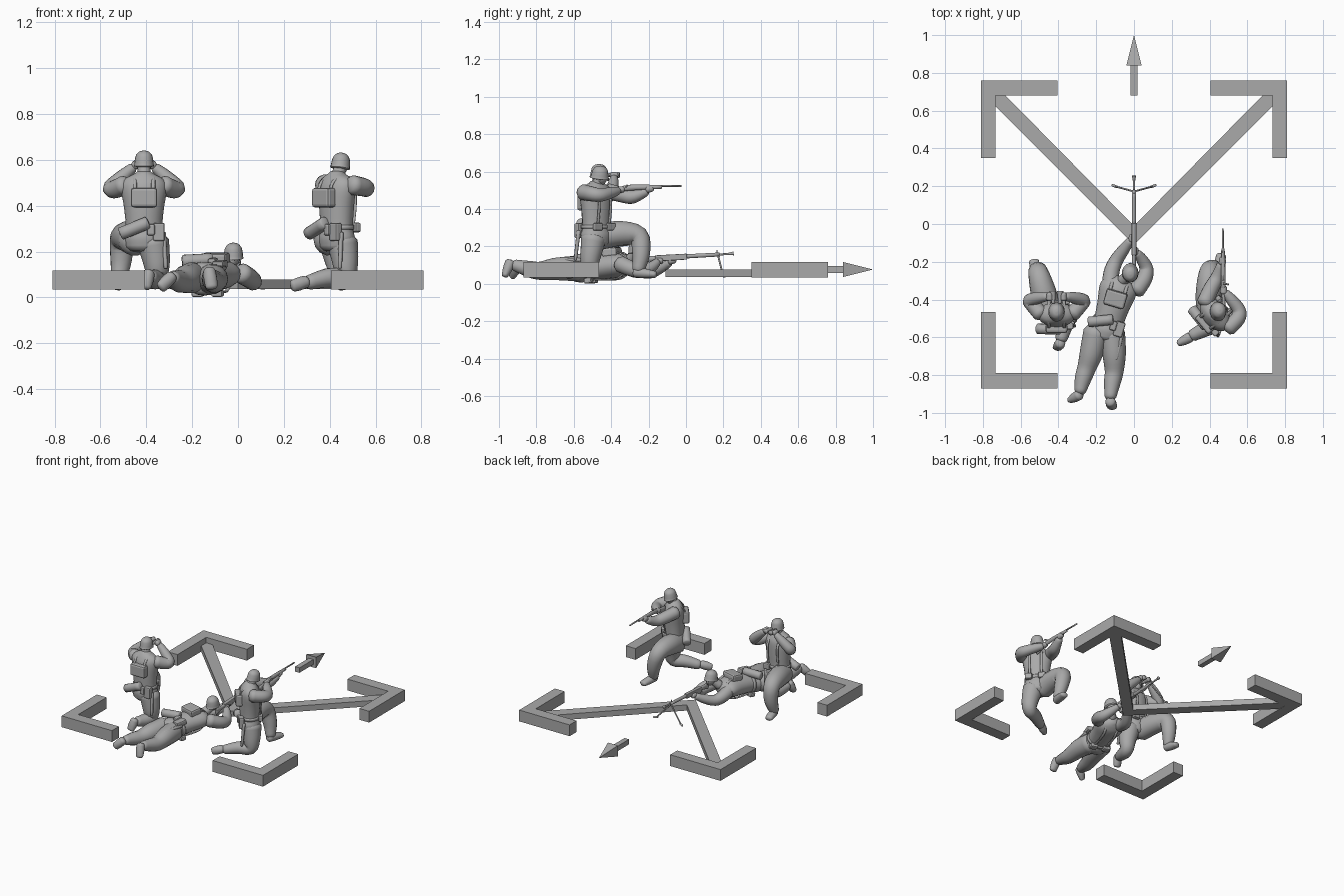
import bpy, bmesh, math
from mathutils import Vector, Matrix

if "Cube" in bpy.data.objects:
    bpy.data.objects.remove(bpy.data.objects["Cube"])

grey = bpy.data.materials.new("plain grey")
grey.diffuse_color = (0.4, 0.4, 0.4, 1)
grey.use_nodes = True
grey.node_tree.nodes["Principled BSDF"].inputs["Base Color"].default_value = grey.diffuse_color

def finish(name, bm, smooth):
    bmesh.ops.recalc_face_normals(bm, faces=bm.faces[:])
    me = bpy.data.meshes.new(name)
    for f in bm.faces:
        f.smooth = smooth
    bm.to_mesh(me)
    bm.free()
    me.materials.append(grey)
    ob = bpy.data.objects.new(name, me)
    bpy.context.collection.objects.link(ob)
    return ob

def prism(name, outline, z0, z1):
    bm = bmesh.new()
    face = bm.faces.new([bm.verts.new((x, y, z0)) for x, y in outline])
    new = bmesh.ops.extrude_face_region(bm, geom=[face])["geom"]
    for v in new:
        if isinstance(v, bmesh.types.BMVert):
            v.co.z = z1
    return finish(name, bm, False)

def loft(name, pts, side=(1, 0, 0), steps=4, n=14, cap=0.6):
    """Tube of elliptical rings through points (x, y, z, radius[, second radius])."""
    P = [Vector(tuple(p) + ((p[3],) if len(p) == 4 else ())) for p in pts]
    R = []
    for i in range(len(P) - 1):
        a, b, c, d = P[max(i - 1, 0)], P[i], P[i + 1], P[min(i + 2, len(P) - 1)]
        for k in range(steps):
            t = k / steps
            R.append(0.5 * (2 * b + (c - a) * t + (2 * a - 5 * b + 4 * c - d) * t * t
                            + (3 * b - a - 3 * c + d) * t ** 3) if steps > 1 else b)
    R.append(P[-1])
    C = [Vector(r[:3]) for r in R]
    s = Vector(side)
    rings = []
    for i, r in enumerate(R):
        t = (C[min(i + 1, len(C) - 1)] - C[max(i - 1, 0)]).normalized()
        s = s - t * s.dot(t)
        if s.length < 0.1:
            s = t.orthogonal()
        s.normalize()
        rings.append((C[i], s.copy(), t.cross(s), r[3], r[4], t))
    for end, sign in ((0, -1), (-1, 1)):          # rounded ends
        c, s0, u, a, b, t = rings[end]
        if cap:
            extra = (c + t * sign * min(a, b) * cap * 0.65, s0, u, a * 0.74, b * 0.74, t)
            rings.insert(0, extra) if sign < 0 else rings.append(extra)
    bm = bmesh.new()
    V = [[bm.verts.new(c + s0 * a * math.cos(2 * math.pi * k / n) + u * b * math.sin(2 * math.pi * k / n))
          for k in range(n)] for c, s0, u, a, b, t in rings]
    for A, B in zip(V, V[1:]):
        for k in range(n):
            bm.faces.new((A[k], A[(k + 1) % n], B[(k + 1) % n], B[k]))
    for ring, end, sign in ((V[0], rings[0], -1), (V[-1], rings[-1], 1)):
        tip = bm.verts.new(end[0] + end[5] * sign * min(end[3], end[4]) * cap * 0.4)
        for k in range(n):
            bm.faces.new((ring[k], ring[(k + 1) % n], tip))
    return finish(name, bm, True)

def box(name, M, loc, size, bevel=0.008):
    bm = bmesh.new()
    bmesh.ops.create_cube(bm, size=1)
    for v in bm.verts:
        v.co = M @ (Vector(loc) + Vector(a * b for a, b in zip(v.co, size)))
    ob = finish(name, bm, False)
    if bevel:
        m = ob.modifiers.new("soft edges", 'BEVEL')
        m.width, m.segments = bevel, 2
    return ob

def frame(origin, f, u):
    """Local axes: x = right side, y = chest direction, z = along the spine."""
    u = Vector(u).normalized()
    f = Vector(f)
    f = (f - u * f.dot(u)).normalized()
    s = f.cross(u)
    return Matrix((s, f, u)).transposed().to_4x4(), Vector(origin), s

def body(n, origin, f, u):
    rot, o, s = frame(origin, f, u)
    M = Matrix.Translation(o) @ rot
    at = lambda x, y, z, *r: tuple(M @ Vector((x, y, z))) + r
    loft(n + "_tunic", [at(0, 0, z, a, b) for z, a, b in (
        (0.01, .083, .068), (.05, .09, .074), (.095, .08, .066), (.18, .087, .068),
        (.265, .1, .066), (.305, .085, .052), (.33, .04, .036))], side=s, n=20, cap=0.4)
    loft(n + "_belt", [at(0, 0, z, .086, .072) for z in (.085, .105)], side=s, steps=1, n=20, cap=0)
    box(n + "_backpack", M, (0, -.072, .225), (.115, .05, .085), .012)
    loft(n + "_canister", [at(-.1, -.075, .068, .028), at(.015, -.078, .115, .028)], cap=0.25)
    box(n + "_side_bag", M, (.065, -.06, .075), (.05, .035, .08))
    box(n + "_flask", M, (.03, -.072, .085), (.035, .03, .05))
    loft(n + "_sheath", [at(.085, -.045, .07, .011), at(.095, -.06, -.08, .009)], n=8)
    for k in (-1, 1):
        box(n + "_ammo_pouch", M, (k * .045, .068, .095), (.05, .03, .042))
        loft(n + "_strap", [at(k * .04, y, z, .009, .005) for y, z in (
            (.062, .11), (.073, .2), (.064, .27), (0, .325), (-.062, .28), (-.07, .2))], side=s, n=8)

def head(n, c, up, neck):
    c, up = Vector(c), Vector(up).normalized()
    at = lambda h, fwd, *r: tuple(c + up * h + Vector((0, fwd, 0))) + r
    loft(n + "_neck", [tuple(neck) + (.032,), at(-.02, -.005, .026)])
    loft(n + "_head", [at(-.045, .012, .018, .022), at(-.025, .008, .03, .035), at(.015, 0, .034, .038)])
    loft(n + "_helmet", [at(-.02, 0, .044, .052), at(-.01, 0, .042, .048), at(.01, 0, .04, .044),
                         at(.03, 0, .034, .038), at(.044, 0, .02, .023), at(.048, 0, .006, .007)],
         n=18, cap=0.1)
    loft(n + "_nose", [at(-.02, .042, .006), at(-.03, .047, .007)], n=8)

def boot(n, heel, toe, side=(1, 0, 0)):
    h, t = Vector(heel), Vector(toe)
    loft(n, [(*h, .027, .028), (*h.lerp(t, .5), .029, .026), (*t, .026, .018)], side=side)

def hand(n, p):
    x, y, z = p
    loft(n, [(x, y - .012, z, .02), (x, y + .014, z + .004, .017)], n=10)

# ---- ground markers: corner brackets, V bars, direction arrow
for sx in (-1, 1):
    for nm, y0, y1, d in (("front", -.87, -.465, 1), ("rear", .76, .35, -1)):
        prism(nm + "_corner_bracket", [(sx * x, y) for x, y in (
            (.81, y0), (.81, y1), (.732, y1), (.732, y0 + d * .08), (.405, y0 + d * .08), (.405, y0))], .035, .117)
prism("v_bars", [(0, -.11), (.735, .625), (.735, .685), (.685, .685), (0, -.01),
                 (-.685, .685), (-.735, .685), (-.735, .625)], .036, .077)
I = Matrix.Identity(4)
box("arrow_shaft", I, (0, .76, .077), (.036, .16, .036), 0)
bm = bmesh.new()
base = [bm.verts.new((x * .04, .84, .077 + z * .04)) for x, z in ((-1, -1), (1, -1), (1, 1), (-1, 1))]
tip = bm.verts.new((0, 1.0, .077))
bm.faces.new(base)
for k in range(4):
    bm.faces.new((base[k], base[(k + 1) % 4], tip))
finish("arrow_head", bm, False)

# ---- kneeling observer with field glasses
n = "observer"
body(n, (-.41, -.48, .21), (0, 1, 0), (0, 0, 1))
head(n, (-.41, -.465, .592), (0, 0, 1), (-.41, -.475, .53))
for k in (-1, 1):
    X = lambda d: -.41 + k * d
    loft(n + "_arm", [(X(.085), -.475, .49, .042), (X(.125), -.43, .472, .04), (X(.142), -.405, .48, .036),
                      (X(.09), -.39, .53, .03), (X(.05), -.385, .565, .022)])
    hand(n + "_hand", (X(.036), -.385, .578))
    loft(n + "_field_glass", [(X(.018), -.42, .582, .01), (X(.018), -.39, .582, .012),
                              (X(.02), -.355, .582, .017)], n=10, cap=0)
loft(n + "_raised_leg", [(-.45, -.47, .25, .07), (-.48, -.36, .265, .068), (-.505, -.265, .25, .055),
                         (-.51, -.25, .16, .047), (-.52, -.27, .075, .033)])
boot(n + "_front_boot", (-.515, -.28, .062), (-.53, -.195, .05))
loft(n + "_kneeling_leg", [(-.37, -.485, .24, .07), (-.355, -.49, .15, .058), (-.355, -.495, .085, .045),
                           (-.37, -.55, .08, .042), (-.385, -.61, .09, .032)])
boot(n + "_rear_boot", (-.39, -.63, .105), (-.405, -.655, .045))

# ---- kneeling rifleman, body turned to the right
n = "rifleman"
body(n, (.43, -.48, .21), (.77, .64, 0), (0, 0, 1))
head(n, (.448, -.46, .583), (.12, .12, 1), (.435, -.475, .53))
loft(n + "_left_arm", [(.375, -.415, .495, .043), (.41, -.34, .475, .041), (.44, -.285, .465, .036),
                       (.462, -.215, .492, .024)])
loft(n + "_right_arm", [(.5, -.55, .49, .043), (.55, -.5, .48, .04), (.555, -.455, .475, .036),
                        (.515, -.4, .488, .03), (.485, -.365, .497, .022)])
hand(n + "_left_hand", (.468, -.195, .505))
hand(n + "_right_hand", (.475, -.35, .502))
loft("rifle_stock", [(.475, -.43, .487, .01, .024), (.474, -.36, .502, .01, .015), (.473, -.3, .514, .012, .016),
                     (.471, -.13, .518, .009, .01)], n=10, cap=.2)
loft("rifle_barrel", [(.473, -.3, .525, .006), (.47, -.025, .523, .005)], n=8, cap=0)
loft("rifle_bolt", [(.473, -.315, .527, .005), (.5, -.32, .52, .005)], n=8)
loft(n + "_raised_leg", [(.40, -.46, .25, .07), (.395, -.36, .27, .068), (.40, -.255, .255, .055),
                         (.425, -.24, .16, .047), (.44, -.255, .075, .033)])
boot(n + "_front_boot", (.44, -.27, .062), (.462, -.165, .05))
loft(n + "_kneeling_leg", [(.455, -.495, .24, .068), (.468, -.51, .15, .056), (.46, -.52, .09, .046),
                           (.39, -.55, .085, .042), (.31, -.59, .065, .032)])
boot(n + "_rear_boot", (.295, -.6, .068), (.24, -.63, .05), (0, 0, 1))

# ---- prone gunner
n = "gunner"
body(n, (-.16, -.605, .077), (0, 0, -1), (.28, .955, .09))
head(n, (-.02, -.262, .19), (0, -.15, 1), (-.06, -.3, .125))
loft(n + "_left_arm", [(-.125, -.345, .11, .045), (-.12, -.26, .08, .042), (-.095, -.195, .065, .037),
                       (-.05, -.13, .09, .03), (-.02, -.09, .115, .022)])
loft(n + "_right_arm", [(.015, -.35, .105, .045), (.055, -.29, .08, .042), (.065, -.235, .068, .037),
                        (.04, -.185, .09, .03), (.015, -.155, .115, .022)])
hand(n + "_left_hand", (-.01, -.075, .122))
hand(n + "_right_hand", (.006, -.145, .12))
loft(n + "_left_leg", [(-.2, -.57, .085, .068), (-.225, -.68, .08, .062), (-.25, -.76, .07, .05),
                       (-.27, -.82, .075, .044), (-.285, -.885, .085, .031)])
loft(n + "_right_leg", [(-.115, -.58, .08, .068), (-.105, -.69, .08, .062), (-.105, -.78, .07, .05),
                        (-.115, -.84, .08, .044), (-.125, -.915, .1, .031)])
boot(n + "_left_boot", (-.29, -.905, .09), (-.335, -.93, .045), (0, 0, 1))
boot(n + "_right_boot", (-.125, -.94, .115), (-.115, -.968, .045))

# ---- machine gun on a bipod
loft("gun_buttstock", [(0, -.25, .128, .01, .026), (0, -.2, .133, .01, .016), (0, -.16, .136, .012, .014)], n=10, cap=.2)
G = Matrix.Translation((0, -.08, .141)) @ Matrix.Rotation(.055, 4, 'X')
box("gun_receiver", G, (0, 0, 0), (.026, .17, .032), .004)
loft("gun_barrel_jacket", [(0, -.02, .146, .012), (0, .18, .157, .011)], n=10, cap=0)
loft("gun_muzzle", [(0, .18, .157, .006), (0, .225, .16, .006), (0, .255, .163, .011)], n=10, cap=0)
loft("gun_front_sight", [(0, .165, .16, .003), (0, .165, .18, .003)], n=6, cap=0)
loft("gun_grip", [(0, -.14, .13, .008), (0, -.155, .095, .008)], n=8)
for k in (-1, 1):
    loft("gun_bipod_leg", [(0, .172, .15, .005), (k * .095, .198, .045, .005)], n=8, cap=0)
    loft("gun_bipod_foot", [(k * .09, .196, .043, .007), (k * .115, .206, .04, .007)], n=8)
